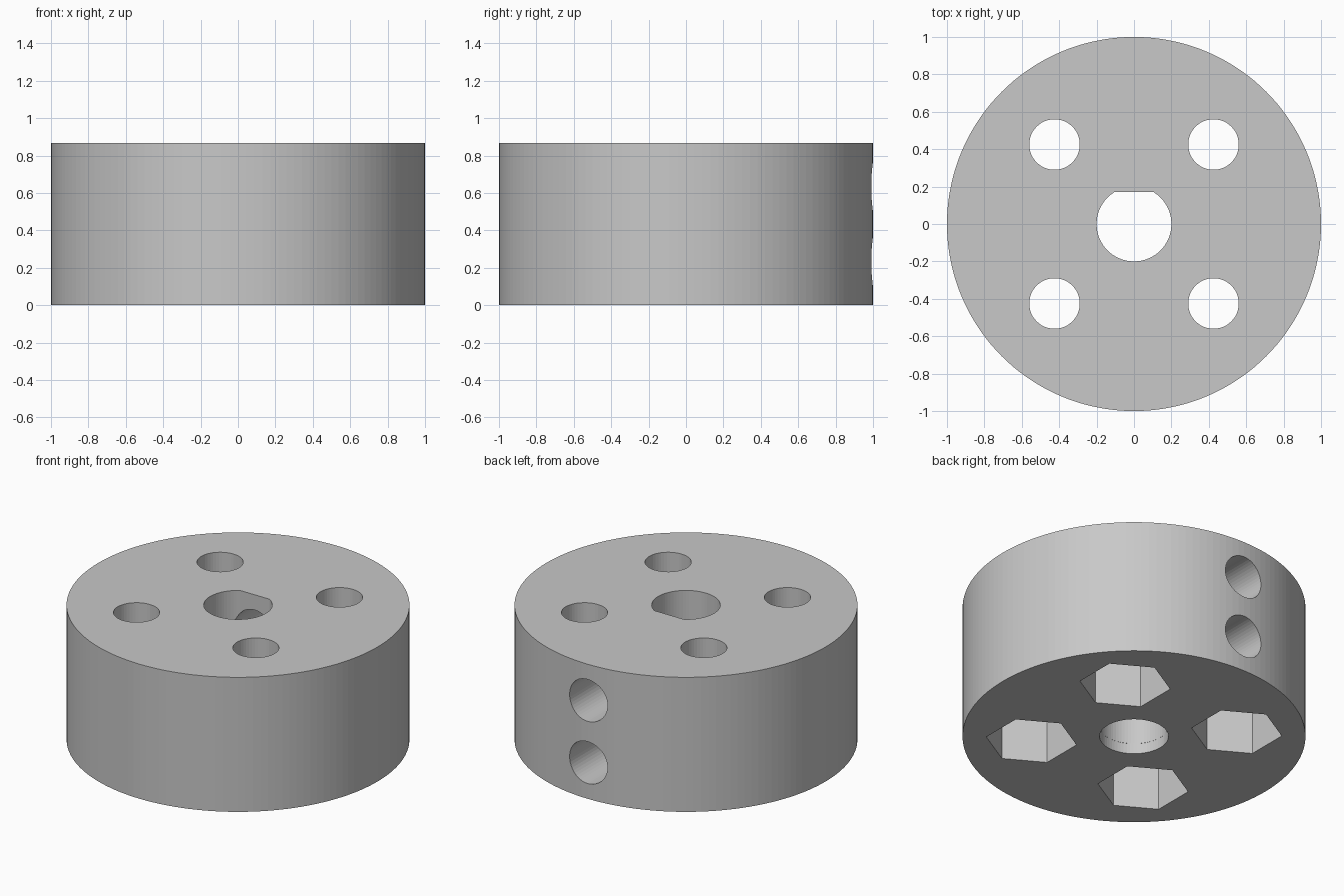
import bpy, bmesh, math

if "Cube" in bpy.data.objects:
    bpy.data.objects.remove(bpy.data.objects["Cube"], do_unlink=True)

RADIUS, HEIGHT = 1.0, 0.866
BORE, FLAT_Y, FLAT_START = 0.2, 0.17, 0.067
SCREW, BOLT_POS = 0.135, 0.425
NUT_RADIUS, NUT_DEPTH = 0.267, 0.4


def arc(radius, count, start=0.0, sweep=2 * math.pi, closed=True):
    steps = count if closed else count - 1
    angles = [start + sweep * i / steps for i in range(count)]
    return [(radius * math.cos(a), radius * math.sin(a)) for a in angles]


def prism(name, profile, low, high, x=0.0, y=0.0):
    """Extrude a flat profile upwards from low to high."""
    bm = bmesh.new()
    base = bm.faces.new([bm.verts.new((px + x, py + y, low)) for px, py in profile])
    top = bmesh.ops.extrude_face_region(bm, geom=[base])["geom"]
    moved = [v for v in top if isinstance(v, bmesh.types.BMVert)]
    bmesh.ops.translate(bm, verts=moved, vec=(0, 0, high - low))
    bmesh.ops.recalc_face_normals(bm, faces=bm.faces)
    mesh = bpy.data.meshes.new(name)
    bm.to_mesh(mesh)
    bm.free()
    obj = bpy.data.objects.new(name, mesh)
    bpy.context.collection.objects.link(obj)
    return obj


def cut(target, cutter):
    """Subtract the cutter, then discard it."""
    mod = target.modifiers.new("cut", "BOOLEAN")
    mod.operation, mod.solver, mod.object = "DIFFERENCE", "EXACT", cutter
    bpy.context.view_layer.objects.active = target
    bpy.ops.object.modifier_apply(modifier=mod.name)
    bpy.data.objects.remove(cutter, do_unlink=True)


# Round hub body
hub = prism("hub_body", arc(RADIUS, 144), 0, HEIGHT)

# D-shaped shaft bore, opening to a full circle at the bottom
half = math.asin(FLAT_Y / BORE)
d_profile = arc(BORE, 56, math.pi - half, math.pi + 2 * half, closed=False)
cut(hub, prism("shaft_bore", d_profile, -0.1, HEIGHT + 0.1))
cut(hub, prism("bore_entry", arc(BORE + 0.001, 64), -0.1, FLAT_START))

# Four bolt holes with hexagonal nut pockets underneath
for sx in (-1, 1):
    for sy in (-1, 1):
        x, y = sx * BOLT_POS, sy * BOLT_POS
        cut(hub, prism("bolt_hole", arc(SCREW, 48), -0.1, HEIGHT + 0.1, x, y))
        cut(hub, prism("nut_pocket", arc(NUT_RADIUS, 6, math.pi / 6), -0.1, NUT_DEPTH, x, y))

# Two set screw holes from the back into the bore
for side in (-1, 1):
    screw = prism("set_screw_hole", arc(SCREW, 48), 0, 1.2)
    screw.rotation_euler.x = -math.pi / 2
    screw.location.z = HEIGHT / 2 + side * 0.2
    bpy.context.view_layer.update()
    cut(hub, screw)

# Plain grey finish
grey = bpy.data.materials.new("plain_grey")
grey.use_nodes = True
colour = (0.58, 0.58, 0.58, 1)
grey.diffuse_color = colour
grey.node_tree.nodes["Principled BSDF"].inputs["Base Color"].default_value = colour
hub.data.materials.clear()
hub.data.materials.append(grey)
for face in hub.data.polygons:
    face.material_index = 0
